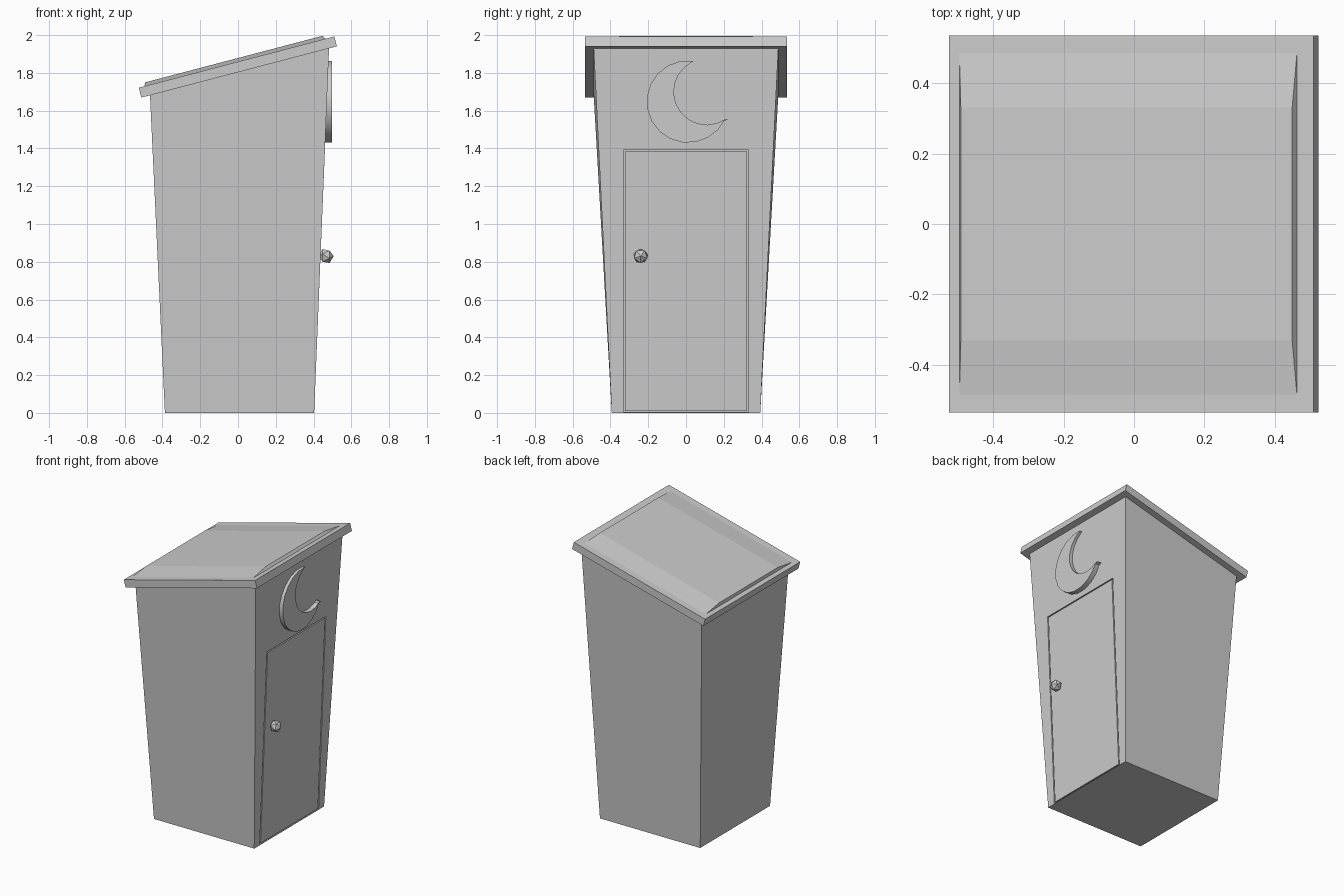
import bpy, bmesh
from math import cos, sin, radians
from mathutils import Matrix

if "Cube" in bpy.data.objects:
    bpy.data.objects.remove(bpy.data.objects["Cube"])


def loft(name, ring_a, ring_b):
    """Closed solid joining two matching point rings."""
    bm = bmesh.new()
    a = [bm.verts.new(p) for p in ring_a]
    b = [bm.verts.new(p) for p in ring_b]
    bm.faces.new(a)
    bm.faces.new(b)
    n = len(a)
    for i in range(n):
        j = (i + 1) % n
        bm.faces.new((a[i], a[j], b[j], b[i]))
    bmesh.ops.recalc_face_normals(bm, faces=bm.faces)
    mesh = bpy.data.meshes.new(name)
    bm.to_mesh(mesh)
    bm.free()
    ob = bpy.data.objects.new(name, mesh)
    bpy.context.collection.objects.link(ob)
    return ob


def wall_x(z):
    """X of the leaning door wall at height z."""
    return 0.403 + 0.041 * z


# Tapered cabin, its top hidden inside the sloped roof
cabin = loft("cabin",
             [(-0.387, -0.393, 0), (0.403, -0.393, 0), (0.403, 0.393, 0), (-0.387, 0.393, 0)],
             [(-0.467, -0.49, 1.705), (0.483, -0.49, 1.955), (0.483, 0.49, 1.955), (-0.467, 0.49, 1.705)])


# Door panel set flush in a slightly larger recess, leaving a thin groove
def panel(name, half_w, z0, z1, depth, out):
    corners = [(-half_w, z0), (half_w, z0), (half_w, z1), (-half_w, z1)]
    return loft(name, [(wall_x(z) - depth, y, z) for y, z in corners],
                [(wall_x(z) + out, y, z) for y, z in corners])


recess = panel("door_recess_cutter", 0.332, 0.004, 1.393, 0.012, 0.05)
recess.hide_render = True
recess.hide_viewport = True
cut = cabin.modifiers.new("door_recess", 'BOOLEAN')
cut.operation = 'DIFFERENCE'
cut.object = recess
panel("door", 0.323, 0.011, 1.385, 0.016, 0)

# Faceted door knob
bm = bmesh.new()
bmesh.ops.create_icosphere(bm, subdivisions=1, radius=0.041,
                           matrix=Matrix.Rotation(radians(90), 4, 'Y'))
mesh = bpy.data.meshes.new("door_knob")
bm.to_mesh(mesh)
bm.free()
knob = bpy.data.objects.new("door_knob", mesh)
knob.location = (0.466, -0.24, 0.83)
bpy.context.collection.objects.link(knob)


# Crescent moon: outer arc out, inner arc back
def arc(cy, cz, r, a0, a1, n):
    angles = [radians(a0 + (a1 - a0) * i / n) for i in range(n + 1)]
    return [(cy + r * cos(a), cz + r * sin(a)) for a in angles]


outline = (arc(0.01, 1.648, 0.218, 82, 335, 14)
           + [(0.222, 1.553)]
           + arc(0.11, 1.70, 0.175, 306, 114, 11)[1:-1])
moon = loft("crescent_moon", [(0.455, y, z) for y, z in outline],
            [(0.498, y, z) for y, z in outline])
bpy.context.view_layer.objects.active = moon
moon.select_set(True)
bpy.ops.object.shade_smooth_by_angle(angle=radians(35))

# Roof slab and shallow crown, built level and tilted up towards the door
tilt = Matrix.Translation((-0.001, 0, 1.831)) @ Matrix.Rotation(radians(-14.7), 4, 'Y')
U, W, T = 0.535, 0.535, 0.027
slab = [(-W, -T), (W, -T), (W, T), (-W, T)]
roof = loft("roof_slab", [(-U, y, z) for y, z in slab], [(U, y, z) for y, z in slab])
crown = [(-0.5, 0.025, 0), (0.5, 0.025, 0), (0.33, 0.046, 0.01), (-0.33, 0.046, 0.01)]
ridge = loft("roof_crown", [(-0.505 + s, y, z) for y, z, s in crown],
             [(0.487 - s, y, z) for y, z, s in crown])
for ob in (roof, ridge):
    ob.matrix_world = tilt
